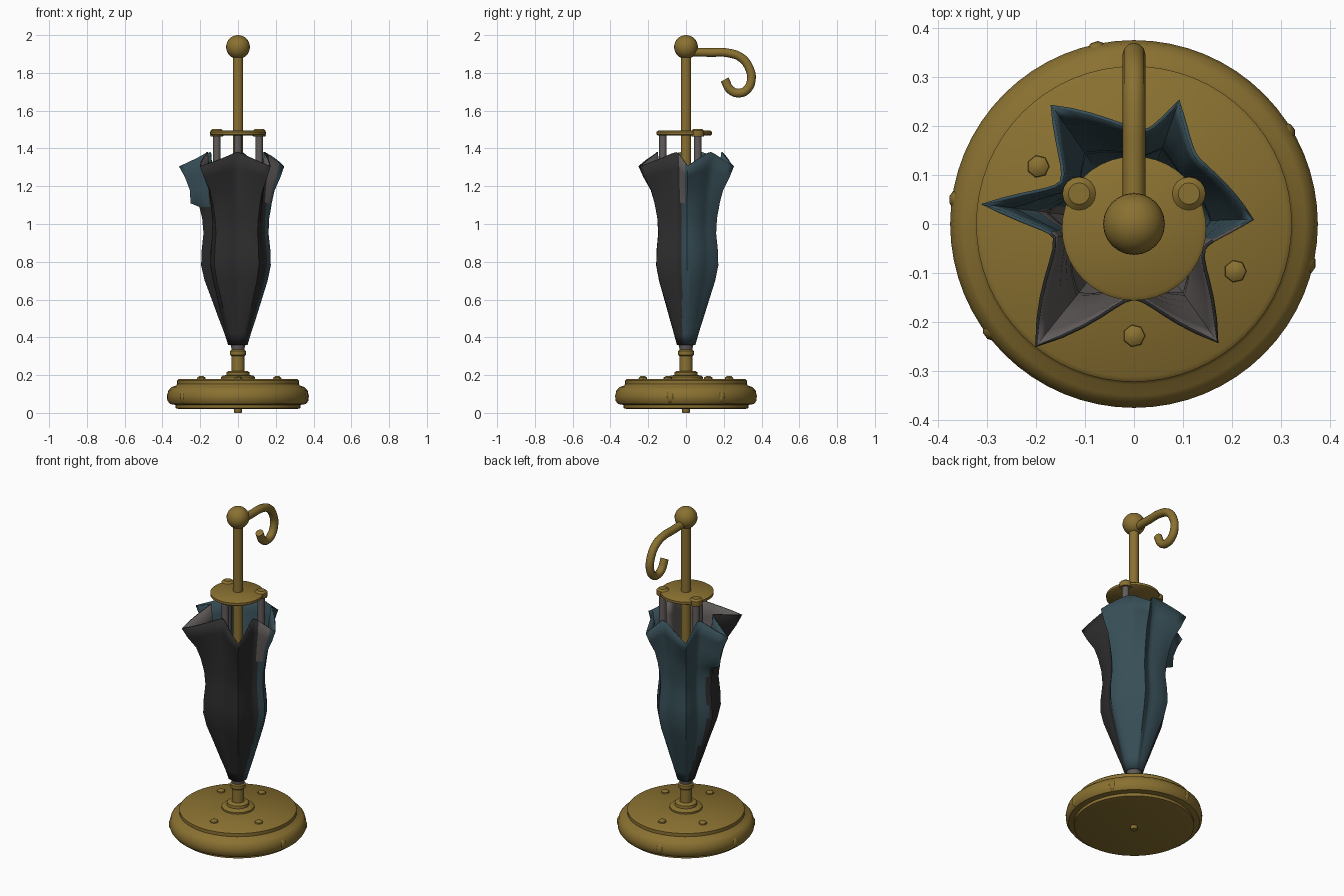
import bpy, bmesh, math
from mathutils import Vector

if "Cube" in bpy.data.objects:
    bpy.data.objects.remove(bpy.data.objects["Cube"])


def material(name, rgb):
    m = bpy.data.materials.new(name)
    m.diffuse_color = (*rgb, 1)
    m.use_nodes = True
    m.node_tree.nodes["Principled BSDF"].inputs["Base Color"].default_value = m.diffuse_color
    return m


BRASS = material("aged brass", (0.255, 0.165, 0.031))
BLACK = material("black cloth", (0.026, 0.026, 0.027))
TEAL = material("dark teal cloth", (0.037, 0.075, 0.092))
GREY = material("warm grey", (0.12, 0.108, 0.104))


def finish(name, bm, mats, angle=40):
    me = bpy.data.meshes.new(name)
    bm.to_mesh(me)
    bm.free()
    for m in mats:
        me.materials.append(m)
    me.shade_smooth()
    me.set_sharp_from_angle(angle=math.radians(angle))
    ob = bpy.data.objects.new(name, me)
    bpy.context.collection.objects.link(ob)
    return ob


def lathe(name, profile, mat, centre=(0, 0), segs=32):
    """Spin (radius, z) points, listed bottom to top, around a vertical axis."""
    bm = bmesh.new()
    rings = []
    for r, z in profile:
        rings.append([bm.verts.new((centre[0] + r * math.cos(2 * math.pi * i / segs),
                                    centre[1] + r * math.sin(2 * math.pi * i / segs), z))
                      for i in range(segs)])
    for a, b in zip(rings, rings[1:]):
        for i in range(segs):
            j = (i + 1) % segs
            bm.faces.new((a[i], a[j], b[j], b[i]))
    bm.faces.new(rings[0][::-1])
    bm.faces.new(rings[-1])
    return finish(name, bm, [mat])


def ellipsoid(name, loc, scale, mat, u=24, v=16):
    bm = bmesh.new()
    bmesh.ops.create_uvsphere(bm, u_segments=u, v_segments=v, radius=1)
    bmesh.ops.scale(bm, vec=scale, verts=bm.verts)
    bmesh.ops.translate(bm, vec=loc, verts=bm.verts)
    return finish(name, bm, [mat], 60)


def polar(deg, r):
    return r * math.cos(math.radians(deg)), r * math.sin(math.radians(deg))


# Round base with stepped top, foot and collar
lathe("base", [(0.31, 0.02), (0.33, 0.025), (0.33, 0.042), (0.36, 0.047), (0.373, 0.065),
               (0.375, 0.09), (0.368, 0.12), (0.35, 0.137), (0.328, 0.145), (0.322, 0.152),
               (0.322, 0.172), (0.312, 0.18)], BRASS, segs=64)
lathe("foot_stud", [(0.018, 0), (0.02, 0.003), (0.02, 0.025)], BRASS, segs=12)
lathe("base_collar", [(0.09, 0.175), (0.09, 0.19), (0.08, 0.198), (0.062, 0.2),
                      (0.06, 0.215), (0.05, 0.222)], BRASS)

# Rivets on the base and hammered bumps on its rim
for i, deg in enumerate((-90, -25, 90, 149)):
    lathe(f"base_rivet_{i + 1}", [(0.024, 0.175), (0.022, 0.187), (0.012, 0.194)],
          BRASS, polar(deg, 0.228), 7)
for i, deg in enumerate((-13, 31, 102, 172, 217)):
    x, y = polar(deg, 0.357)
    ellipsoid(f"rim_bump_{i + 1}", (x, y, 0.085), (0.024, 0.024, 0.035), BRASS, 10, 8)

# Lower socket, shaft and top ball
lathe("socket", [(0.034, 0.2), (0.034, 0.3), (0.042, 0.307), (0.042, 0.328), (0.034, 0.335)], BRASS)
lathe("ferrule", [(0.034, 0.325), (0.036, 0.35), (0.048, 0.385), (0.05, 0.42)], GREY)
lathe("shaft", [(0.027, 0.3), (0.027, 1.92)], BRASS, segs=20)
ellipsoid("top_ball", (0, 0, 1.937), (0.063, 0.063, 0.063), BRASS)

# Hooked handle reaching backwards
cu = bpy.data.curves.new("hook_handle", 'CURVE')
cu.dimensions = '3D'
cu.bevel_depth = 0.023
cu.bevel_resolution = 4
cu.resolution_u = 6
cu.use_fill_caps = True
path = [(0.03, 1.91), (0.13, 1.908), (0.22, 1.906), (0.293, 1.88), (0.335, 1.825), (0.346, 1.765),
        (0.323, 1.712), (0.28, 1.693), (0.235, 1.71), (0.205, 1.765)]
sp = cu.splines.new('BEZIER')
sp.bezier_points.add(len(path) - 1)
for p, (y, z) in zip(sp.bezier_points, path):
    p.co = (0, y, z)
    p.handle_left_type = p.handle_right_type = 'AUTO'
hook = bpy.data.objects.new("hook_handle", cu)
cu.materials.append(BRASS)
bpy.context.collection.objects.link(hook)

# Holder plate with three hanging posts; the rear two have lobed caps
lathe("holder_plate", [(0.138, 1.468), (0.147, 1.474), (0.147, 1.488), (0.138, 1.494)],
      BRASS, (0, -0.009), 40)
for i, c in enumerate(((0, -0.122), (0.112, 0.062), (-0.112, 0.062))):
    if i:
        lathe(f"post_cap_{i}", [(0.033, 1.464), (0.035, 1.47), (0.034, 1.494), (0.022, 1.504)],
              BRASS, c, 16)
    lathe(f"post_{i + 1}", [(0.02, 1.2), (0.02, 1.47)], GREY, c, 12)

# Canopy: star-shaped loft; (angle, top radius, is_tip) around the circle
NODES = [(-90, .155, 0), (-54.7, .298, 1), (-20, .155, 0), (2, .245, 1), (45, .19, 0), (70, .27, 1),
         (84, .195, 0), (125, .297, 1), (150, .175, 0), (172.6, .315, 1), (190, .168, 0), (231.3, .322, 1)]
# (height, inner radius, how much of the flare shows)
LEVELS = [(.36, .048, .03), (.42, .064, .05), (.5, .084, .12), (.6, .108, .2), (.7, .13, .3),
          (.78, .144, .33), (.86, .143, .32), (.95, .133, .32), (1.03, .132, .37), (1.09, .137, .43),
          (1.11, .138, .45), (1.18, .142, .58), (1.25, .15, .83), (1.31, .155, 1)]
STEPS = 6
bm = bmesh.new()
rings = []
for z, base, flare in LEVELS:
    ring = []
    for k, (a0, r0, t0) in enumerate(NODES):
        a1, r1, t1 = NODES[(k + 1) % len(NODES)]
        a1 = a1 if a1 > a0 else a1 + 360
        for s in range(STEPS):
            f = s / STEPS
            tipness = f if t1 else 1 - f
            tip, valley = (r1, r0) if t1 else (r0, r1)
            tip_angle = a1 if t1 else a0
            fl = flare
            if tip_angle == 172.6 and z >= 1.1:      # long hanging flap
                fl = max(flare, 0.72)
            # folds are rounder low down and sharper at the open top
            r = base + fl * (valley - .155 + (tip - valley) * tipness ** (1.2 + 0.6 * flare))
            top = max(0, (z - 1.05) / 0.26)
            lift = (0.075 * (1 - tipness ** 1.5) - 0.005) * top ** 2
            x, y = polar(a0 + (a1 - a0) * f, r)
            ring.append(bm.verts.new((x, y, z + lift)))
    rings.append(ring)
n = len(rings[0])
for a, b in zip(rings, rings[1:]):
    for i in range(n):
        j = (i + 1) % n
        face = bm.faces.new((a[i], a[j], b[j], b[i]))
        c = face.calc_center_median()
        deg = math.degrees(math.atan2(c.y, c.x))
        split = 0.04 if c.x < 0 and c.z < 1.09 else -0.02
        if c.z < 0.385 or (c.z > 1.12 and -14 < deg < -3):
            face.material_index = 1                   # worn tip and turned lining
        else:
            face.material_index = 0 if c.y < split else 2
canopy = finish("canopy", bm, [BLACK, GREY, TEAL, TEAL], 45)
mod = canopy.modifiers.new("cloth_thickness", 'SOLIDIFY')
mod.thickness = 0.007
mod.offset = -1
mod.material_offset = 1                               # lining uses the next slot
